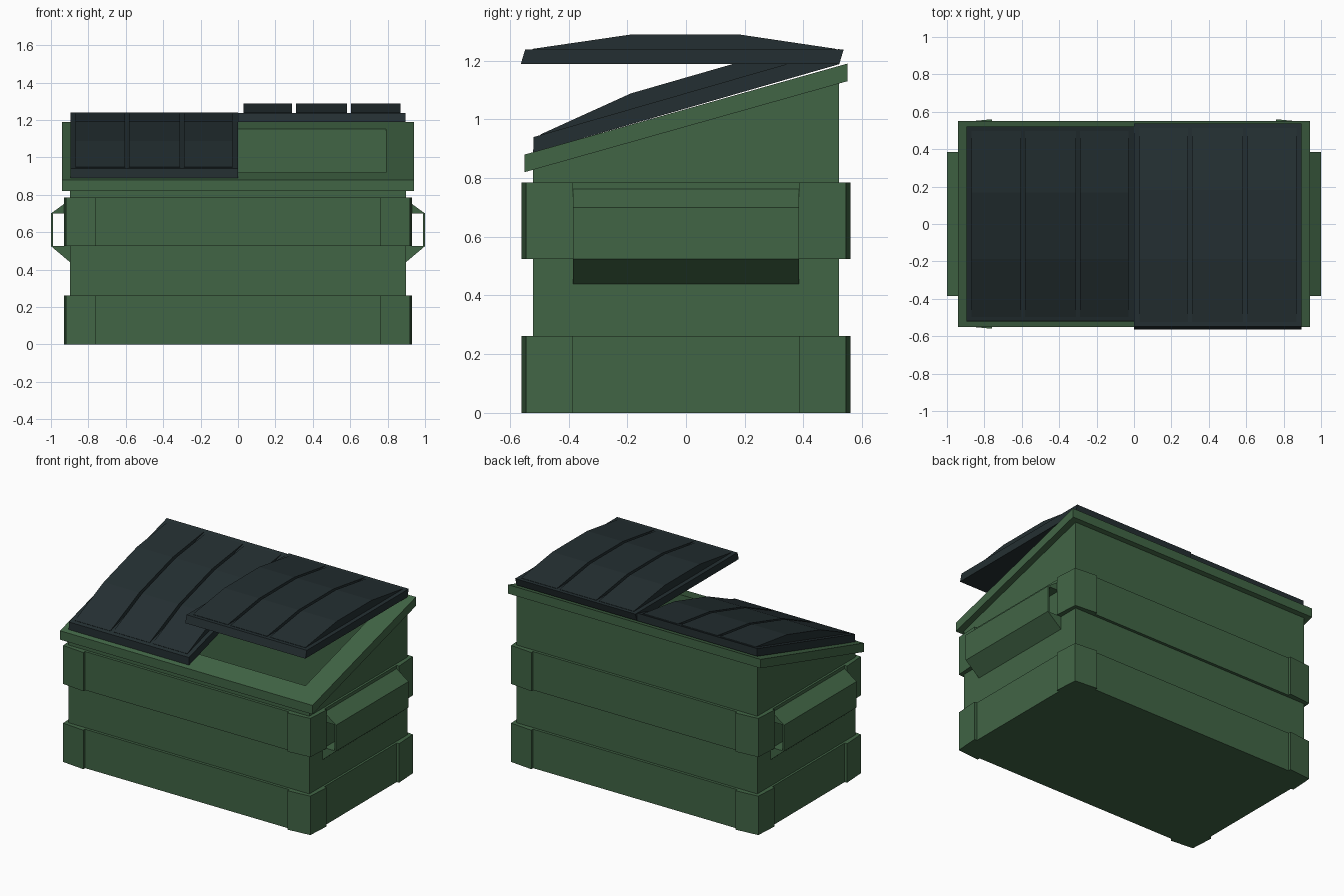
import bpy, bmesh, math

if "Cube" in bpy.data.objects:
    bpy.data.objects.remove(bpy.data.objects["Cube"])


def material(name, rgb):
    m = bpy.data.materials.new(name)
    m.diffuse_color = (*rgb, 1)
    m.use_nodes = True
    m.node_tree.nodes["Principled BSDF"].inputs["Base Color"].default_value = m.diffuse_color
    return m


GREEN = material("bin green", (0.053, 0.130, 0.060))
DARK = material("lid charcoal", (0.0176, 0.0285, 0.0315))
SLOPE = 0.31 / 1.1      # tilt of the rim


def finish(name, bm, mat, mirror=None):
    bmesh.ops.recalc_face_normals(bm, faces=bm.faces)
    me = bpy.data.meshes.new(name)
    bm.to_mesh(me)
    bm.free()
    me.materials.append(mat)
    ob = bpy.data.objects.new(name, me)
    bpy.context.collection.objects.link(ob)
    if mirror:
        mod = ob.modifiers.new("mirror", 'MIRROR')
        mod.use_axis = mirror
        mod.use_mirror_merge = False
    return ob


def loft(name, rings, mat, wrap=False):
    """Skin rectangular rings (half x, half y, z, slope along y)."""
    bm = bmesh.new()
    loops = [[bm.verts.new((sx * hx, sy * hy, z + s * sy * hy))
              for sx, sy in ((-1, -1), (1, -1), (1, 1), (-1, 1))]
             for hx, hy, z, s in rings]
    pairs = list(zip(loops, loops[1:]))
    if wrap:
        pairs.append((loops[-1], loops[0]))
    else:
        bm.faces.new(loops[0])
        bm.faces.new(loops[-1])
    for a, b in pairs:
        for i in range(4):
            j = (i + 1) % 4
            bm.faces.new((a[i], a[j], b[j], b[i]))
    return finish(name, bm, mat)


def prism(name, profile, axis, lo, hi, mat, mirror=None):
    """Extrude a 2D profile along an axis (x: yz, y: xz, z: xy)."""
    bm = bmesh.new()

    def at(p, t):
        return {'x': (t, p[0], p[1]), 'y': (p[0], t, p[1]), 'z': (p[0], p[1], t)}[axis]
    a = [bm.verts.new(at(p, lo)) for p in profile]
    b = [bm.verts.new(at(p, hi)) for p in profile]
    bm.faces.new(a)
    bm.faces.new(b)
    for i in range(len(a)):
        j = (i + 1) % len(a)
        bm.faces.new((a[i], a[j], b[j], b[i]))
    return finish(name, bm, mat, mirror)


# Hollow container with sloped, overhanging rim
loft("container_body", [
    (0.897, 0.522, 0.0, 0),
    (0.897, 0.522, 0.975, SLOPE),
    (0.94, 0.55, 0.975, SLOPE),
    (0.94, 0.55, 1.035, SLOPE),
    (0.79, 0.41, 1.035, SLOPE),
    (0.79, 0.41, 0.05, 0),
], GREEN)

# Reinforcing bands with flared corner plates
corner = [(0.76, 0.56), (0.92, 0.545), (0.93, 0.385),
          (0.85, 0.385), (0.85, 0.47), (0.76, 0.47)]
for label, z0, z1 in (("lower", 0.0, 0.262), ("upper", 0.525, 0.785)):
    loft(label + "_band", [(0.912, 0.541, z0, 0), (0.912, 0.541, z1, 0),
                           (0.85, 0.48, z1, 0), (0.85, 0.48, z0, 0)], GREEN, wrap=True)
    prism(label + "_corner_plates", corner, 'z', z0, z1, GREEN, (True, True, False))

# Fork sleeves on both sides
sleeve = [(0.893, 0.435), (1.0, 0.525), (1.0, 0.70), (0.893, 0.777),
          (0.893, 0.70), (0.988, 0.70), (0.988, 0.525), (0.893, 0.525)]
prism("fork_sleeves", sleeve, 'y', -0.385, 0.385, GREEN, (True, False, False))

# Lids: slab plus three raised panels, swung about the back hinge
HINGE = (0.522, 1.188)
slab = [(-1.085, 0), (-1.07, 0.05), (0.015, 0.05), (0, 0)]
panel = [(-1.045, 0.045), (-1.045, 0.052), (-0.71, 0.101), (-0.34, 0.101),
         (-0.01, 0.052), (-0.01, 0.045)]


def swing(profile, angle):
    c, s = math.cos(angle), math.sin(angle)
    return [(HINGE[0] + u * c - w * s, HINGE[1] + u * s + w * c) for u, w in profile]


for label, side, angle in (("open_lid", 1, 0.0), ("closed_lid", -1, math.atan(0.30 / 1.04))):
    prism(label + "_slab", swing(slab, angle), 'x', side * 0.001, side * 0.896, DARK)
    for i, (x0, x1) in enumerate(((0.03, 0.29), (0.31, 0.583), (0.603, 0.868))):
        prism(f"{label}_panel_{i + 1}", swing(panel, angle), 'x', side * x0, side * x1, DARK)
